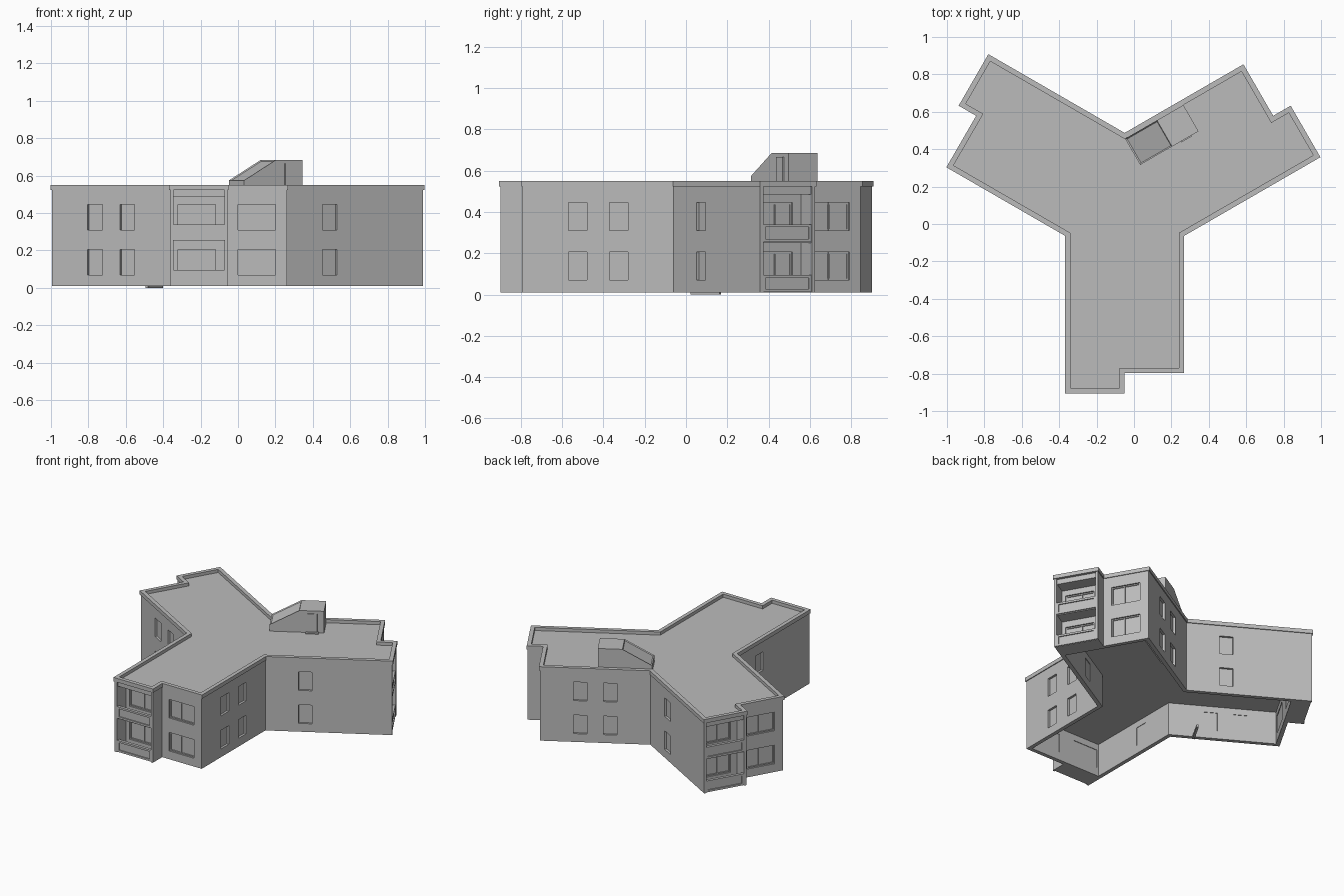
import bpy, bmesh, math
from mathutils import Matrix, Vector

cube = bpy.data.objects.get("Cube")
if cube:
    bpy.data.objects.remove(cube, do_unlink=True)

grey = bpy.data.materials.new("light_grey")
grey.use_nodes = True
COLOUR = (0.5, 0.5, 0.5, 1)
grey.diffuse_color = COLOUR
grey.node_tree.nodes["Principled BSDF"].inputs["Base Color"].default_value = COLOUR

# Three equal wings turn about the hub; u runs across a wing, t outwards along it
HALF, LONG, SHORT = 0.318, 1.025, 0.917
FLOORS = ((0.07, 0.205), (0.31, 0.445))
WINGS = range(3)


def place(u, t, z, k):
    p = Matrix.Rotation(math.radians(120 * k), 3, 'Z') @ Vector((u, -t, z))
    return p + Vector((-0.05, 0.12, 0))


def box(bm, u, t, z, k):
    vs = [bm.verts.new(place(a, b, c, k)) for a in u for b in t for c in z]
    for f in ((0, 1, 3, 2), (4, 6, 7, 5), (0, 4, 5, 1), (2, 3, 7, 6), (0, 2, 6, 4), (1, 5, 7, 3)):
        bm.faces.new([vs[i] for i in f])


def finish(bm, name):
    bmesh.ops.recalc_face_normals(bm, faces=bm.faces)
    me = bpy.data.meshes.new(name)
    bm.to_mesh(me)
    bm.free()
    me.materials.append(grey)
    ob = bpy.data.objects.new(name, me)
    bpy.context.collection.objects.link(ob)
    return ob


def boxes(name, items):
    bm = bmesh.new()
    for item in items:
        box(bm, *item)
    return finish(bm, name)


def outline(d, notched=True):
    """Three-winged plan, moved inwards by d."""
    w, pts = HALF - d, []
    for k in WINGS:
        local = [(-w, w / math.sqrt(3))]
        if notched:
            local += [(-w, LONG - d), (-d, LONG - d), (-d, SHORT - d)]
        else:
            local += [(-w, SHORT - d)]
        local += [(w, SHORT - d)]
        pts += [place(u, t, 0, k) for u, t in local]
    return pts


def slab(name, pts, z0, z1):
    bm = bmesh.new()
    lo, hi = ([bm.verts.new((p.x, p.y, z)) for p in pts] for z in (z0, z1))
    bm.faces.new(lo)
    bm.faces.new(hi)
    for i in range(len(pts)):
        bm.faces.new((lo[i - 1], lo[i], hi[i], hi[i - 1]))
    return finish(bm, name)


def ring(name, outer, inner, z0, z1):
    bm = bmesh.new()
    loops = [[bm.verts.new((p.x, p.y, z)) for p in pts]
             for pts, z in ((outer, z0), (outer, z1), (inner, z1), (inner, z0))]
    for j in range(4):
        a, b = loops[j - 1], loops[j]
        for i in range(len(a)):
            bm.faces.new((a[i - 1], a[i], b[i], b[i - 1]))
    return finish(bm, name)


def cut(ob, cutter):
    mod = ob.modifiers.new("openings", 'BOOLEAN')
    mod.operation, mod.solver, mod.object = 'DIFFERENCE', 'EXACT', cutter
    deps = bpy.context.evaluated_depsgraph_get()
    me = bpy.data.meshes.new_from_object(ob.evaluated_get(deps))
    ob.modifiers.clear()
    ob.data = me
    bpy.data.objects.remove(cutter, do_unlink=True)


# Walls: an open-bottomed shell, with window openings
SKIN, THICK = 0.006, 0.028
walls = ring("walls", outline(SKIN, False), outline(SKIN + THICK, False), 0.01, 0.525)
side, end = HALF - SKIN, SHORT - SKIN
openings, panes, frames = [], [], []
for k in WINGS:
    for z in FLOORS:
        # Side windows: two columns on one flank, one on the other
        for s, t in ((1, (0.60, 0.69)), (1, (0.40, 0.49)), (-1, (0.40, 0.49))):
            openings.append((sorted((s * (side - 0.05), s * (side + 0.03))), t, z, k))
            grown = (t[0] - 0.004, t[1] + 0.004)
            panes.append((sorted((s * (side - 0.024), s * (side - 0.016))), grown, z, k))
        # End windows, split by frames; one pair sits behind the balconies
        for u, mid in (((0.05, 0.25), 0.14), ((-0.27, -0.07), -0.16)):
            openings.append((u, (end - 0.05, end + 0.03), z, k))
            panes.append((u, (end - 0.024, end - 0.016), z, k))
            for m in (u[0] + 0.004, mid, u[1] - 0.004):
                frames.append(((m - 0.004, m + 0.004), (end - 0.017, end - 0.009), z, k))
            for m in (z[0] + 0.004, z[1] - 0.004):
                frames.append((u, (end - 0.017, end - 0.01), (m - 0.004, m + 0.004), k))
cut(walls, boxes("opening_cutter", openings))
boxes("window_panes", panes)
boxes("window_frames", frames)

# Roof deck and parapet
slab("roof_deck", outline(0.02), 0.51, 0.527)
ring("parapet", outline(0), outline(0.028), 0.522, 0.55)

# Upper floor, open at the stairwell
STAIR_U, STAIR_T = (0.135, 0.282), (0.18, 0.52)
upper = slab("upper_floor", outline(SKIN + 0.02, False), 0.25, 0.27)
cut(upper, boxes("stair_cutter", [(STAIR_U, STAIR_T, (0.2, 0.3), 1)]))
boxes("stairwell_walls", [
    ((0.125, 0.135), STAIR_T, (0.25, 0.515), 1),
    (STAIR_U, (0.17, 0.18), (0.25, 0.515), 1),
    (STAIR_U, (0.52, 0.53), (0.25, 0.515), 1)])
boxes("entrance_step", [((0.14, 0.30), (0.325, 0.34), (0, 0.02), 2)])

# Balconies: cheeks, floors, header and panelled railings
cheeks, floors, rails, trims = [], [], [], []
front = LONG - SKIN
inner = (-0.295, -0.022)
for k in WINGS:
    for u in ((-side, inner[0]), (inner[1], -0.006)):
        cheeks.append((u, (end - 0.01, front), (0.01, 0.525), k))
    for z in ((0.01, 0.025), (0.25, 0.268), (0.485, 0.52)):
        floors.append((inner, (end - 0.005, front - 0.012), z, k))
    for low, high in ((0.012, 0.095), (0.255, 0.34)):
        rails.append((inner, (front - 0.025, front - 0.012), (low, high), k))
        for z in ((low, low + 0.014), (high - 0.014, high)):
            trims.append((inner, (front - 0.014, front - 0.004), z, k))
        for u in ((inner[0], inner[0] + 0.014), (inner[1] - 0.014, inner[1])):
            trims.append((u, (front - 0.014, front - 0.004), (low, high), k))
boxes("balcony_cheeks", cheeks)
boxes("balcony_floors", floors)
boxes("balcony_railings", rails)
boxes("railing_trim", trims)

# Roof stair house: sloping front with a sunken panel
bm = bmesh.new()
profile = ((0.17, 0.515), (0.17, 0.575), (0.367, 0.685), (0.53, 0.685), (0.53, 0.515))
a, b = ([bm.verts.new(place(u, t, z, 1)) for t, z in profile] for u in (0.128, 0.29))
bm.faces.new(a)
bm.faces.new(b)
for i in range(len(a)):
    bm.faces.new((a[i - 1], a[i], b[i], b[i - 1]))
bmesh.ops.recalc_face_normals(bm, faces=bm.faces)
bm.normal_update()
slope = [f for f in bm.faces if 0.3 < f.normal.z < 0.95]
bmesh.ops.inset_region(bm, faces=slope, thickness=0.01, depth=-0.006)
finish(bm, "stair_house")
boxes("stair_house_door", [((0.122, 0.13), (0.42, 0.485), (0.527, 0.665), 1)])
boxes("door_step", [((0.105, 0.13), (0.41, 0.495), (0.525, 0.535), 1)])
